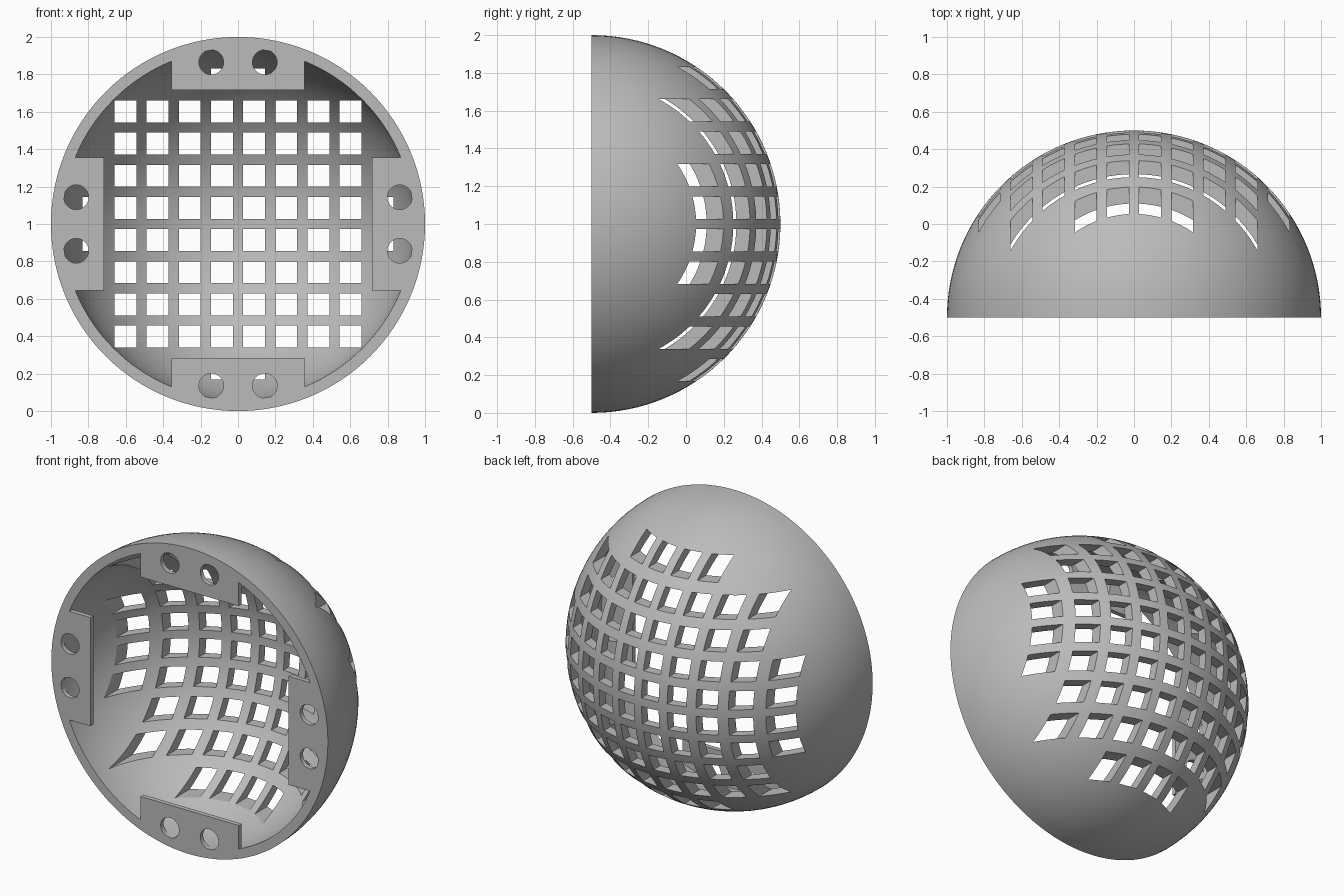
import bpy, bmesh
from math import sin, cos, pi, radians, sqrt, atan2
from mathutils import Matrix, Vector

cube = bpy.data.objects.get("Cube")
if cube:
    bpy.data.objects.remove(cube, do_unlink=True)

OUTER, INNER = 1.0, 0.94        # shell radii
PITCH, HOLE = 0.172, 0.117      # vent grid
TAB_HALF, TAB_IN, TAB_T = 0.355, 0.717, 0.03
CENTRE = Vector((0, -0.5, 1))

grey = bpy.data.materials.new("plain_grey")
grey.use_nodes = True
colour = (0.5, 0.5, 0.5, 1)
grey.diffuse_color = colour
grey.node_tree.nodes["Principled BSDF"].inputs["Base Color"].default_value = colour


def make_object(name, bm):
    bmesh.ops.recalc_face_normals(bm, faces=bm.faces)
    mesh = bpy.data.meshes.new(name)
    bm.to_mesh(mesh)
    bm.free()
    mesh.materials.append(grey)
    obj = bpy.data.objects.new(name, mesh)
    obj.location = CENTRE
    bpy.context.collection.objects.link(obj)
    return obj


def combine(target, other, operation):
    """Apply a boolean, then drop the helper."""
    other.hide_render = True
    mod = target.modifiers.new(operation.title(), 'BOOLEAN')
    mod.operation, mod.object, mod.solver = operation, other, 'EXACT'
    bpy.context.view_layer.objects.active = target
    bpy.ops.object.modifier_apply(modifier=mod.name)
    bpy.data.objects.remove(other, do_unlink=True)


# Hollow hemisphere: a two-arc profile spun about the y axis
bm = bmesh.new()
steps = 32
angles = [i * pi / 2 / steps for i in range(steps + 1)]
profile = [(OUTER * cos(a), OUTER * sin(a), 0) for a in reversed(angles)]
profile += [(INNER * cos(a), INNER * sin(a), 0) for a in angles]
verts = [bm.verts.new(p) for p in profile]
edges = [bm.edges.new(pair) for pair in zip(verts, verts[1:])]
bmesh.ops.spin(bm, geom=verts + edges, cent=(0, 0, 0), axis=(0, 1, 0),
               angle=2 * pi, steps=128, use_duplicate=False)
bmesh.ops.remove_doubles(bm, verts=bm.verts, dist=1e-4)
shell = make_object("vented_dome", bm)

# Square vents: an 8 x 8 grid plus four more on each side
bm = bmesh.new()
for i in range(10):
    for j in range(10):
        u, v = i - 4.5, j - 4.5
        if max(abs(u), abs(v)) > 4 and min(abs(u), abs(v)) > 2:
            continue
        place = Matrix.Translation((u * PITCH, 0.7, v * PITCH))
        size = Matrix.Diagonal((HOLE, 1.3, HOLE, 1))
        bmesh.ops.create_cube(bm, size=1, matrix=place @ size)
combine(shell, make_object("vent_cutter", bm), 'DIFFERENCE')

# Four mounting tabs with arc-shaped outer edges, two screw holes each
for quarter in range(4):
    turn = Matrix.Rotation(quarter * pi / 2, 4, 'Y')
    bm = bmesh.new()
    radius = 0.965
    reach = atan2(TAB_HALF, sqrt(radius ** 2 - TAB_HALF ** 2))
    arc = [reach * (1 - k / 8) for k in range(17)]
    outline = [(-TAB_HALF, 0, TAB_IN), (TAB_HALF, 0, TAB_IN)]
    outline += [(radius * sin(a), 0, radius * cos(a)) for a in arc]
    face = bm.faces.new([bm.verts.new(p) for p in outline])
    grown = bmesh.ops.extrude_face_region(bm, geom=[face])["geom"]
    bmesh.ops.translate(bm, vec=(0, TAB_T, 0),
                        verts=[g for g in grown if isinstance(g, bmesh.types.BMVert)])
    bm.transform(turn)
    tab = make_object("mounting_tab", bm)

    bm = bmesh.new()
    for x in (-0.143, 0.143):
        place = turn @ Matrix.Translation((x, 0, 0.865)) @ Matrix.Rotation(pi / 2, 4, 'X')
        bmesh.ops.create_cone(bm, cap_ends=True, segments=40, radius1=0.066,
                              radius2=0.066, depth=0.2, matrix=place)
    combine(tab, make_object("screw_cutter", bm), 'DIFFERENCE')
    combine(shell, tab, 'UNION')

# Smooth curved surfaces, crisp cut edges
bpy.ops.object.select_all(action='DESELECT')
shell.select_set(True)
bpy.context.view_layer.objects.active = shell
bpy.ops.object.shade_smooth_by_angle(angle=radians(20))
